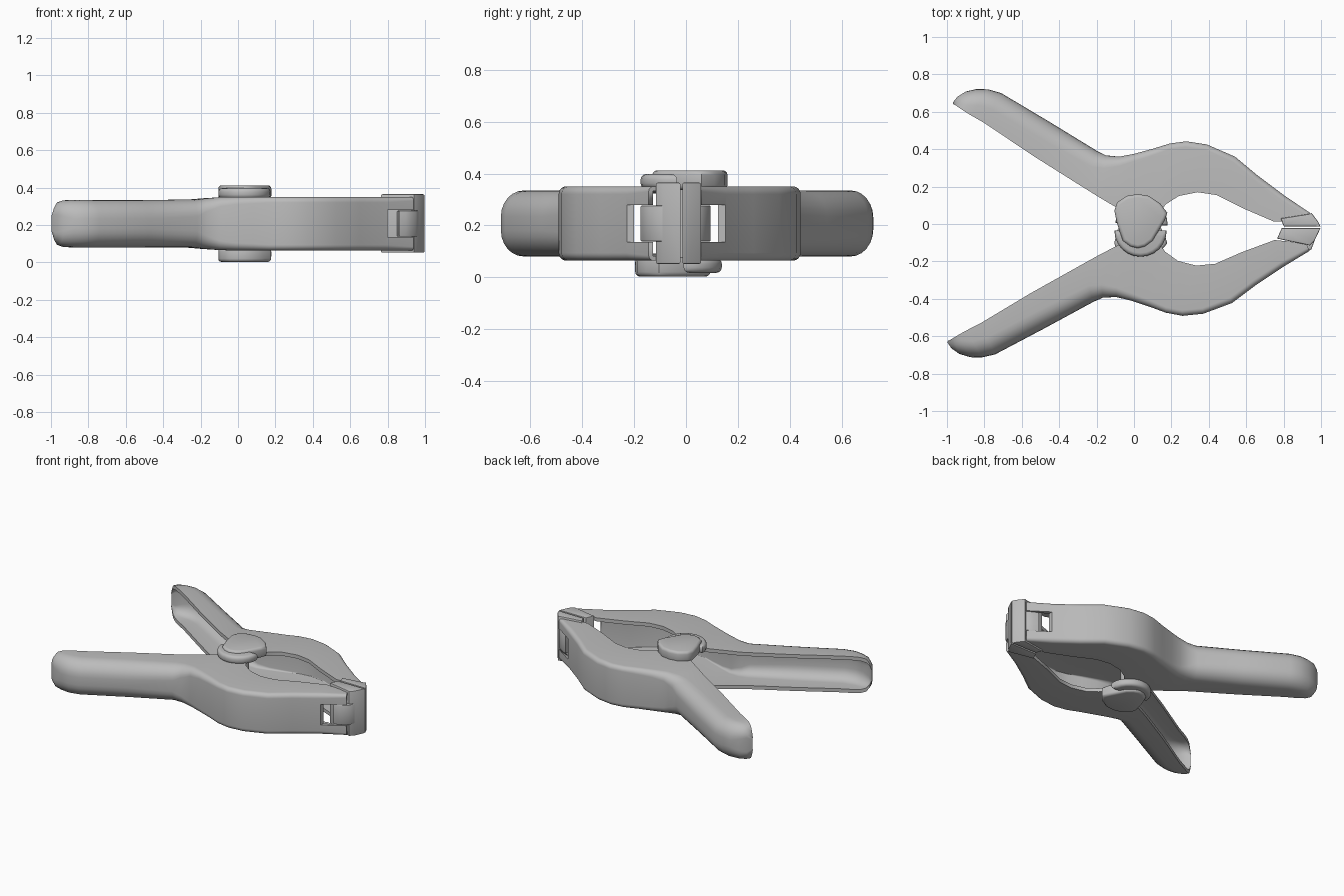
import bpy, bmesh, math
from mathutils import Matrix, Vector

cube = bpy.data.objects.get("Cube")
if cube:
    bpy.data.objects.remove(cube, do_unlink=True)

MID = 0.2075    # height of the clamp's middle plane
WALL = 0.025    # thickness of the channel walls

grey = bpy.data.materials.new("mid_grey")
grey.use_nodes = True
grey.diffuse_color = (0.5, 0.5, 0.5, 1)
grey.node_tree.nodes["Principled BSDF"].inputs["Base Color"].default_value = (0.5, 0.5, 0.5, 1)


def add_object(name, bm, angle=40):
    bmesh.ops.recalc_face_normals(bm, faces=bm.faces[:])
    mesh = bpy.data.meshes.new(name)
    bm.to_mesh(mesh)
    bm.free()
    mesh.materials.append(grey)
    obj = bpy.data.objects.new(name, mesh)
    bpy.context.collection.objects.link(obj)
    bpy.ops.object.select_all(action='DESELECT')
    obj.select_set(True)
    bpy.context.view_layer.objects.active = obj
    bpy.ops.object.shade_smooth_by_angle(angle=math.radians(angle))
    return obj


def plate(name, outline, low, high, bevel=0.0, segments=3):
    """Extrude an outline in x and y between two heights, with softened rims."""
    bm = bmesh.new()
    face = bm.faces.new([bm.verts.new((x, y, low)) for x, y in outline])
    top = bmesh.ops.extrude_face_region(bm, geom=[face])["geom"]
    bmesh.ops.translate(bm, vec=(0, 0, high - low),
                        verts=[v for v in top if isinstance(v, bmesh.types.BMVert)])
    if bevel:
        rims = [e for e in bm.edges if abs(e.verts[0].co.z - e.verts[1].co.z) < 1e-5]
        bmesh.ops.bevel(bm, geom=rims, offset=bevel, segments=segments,
                        profile=0.5, affect='EDGES')
    return add_object(name, bm)


def u_half(depth, width, radius, back):
    """Half of a rounded U: from the open lip round to the back wall."""
    radius = max(0.002, min(radius, 0.9 * width, 0.8 * (depth - back)))
    pts = [(depth, width)]
    for i in range(7):
        a = math.pi / 2 * i / 6
        pts.append((back + radius * (1 - math.sin(a)),
                    width - radius * (1 - math.cos(a))))
    return pts


# Channel arm: outer point, inner point, half width, corner radius
stations = [
    ((-.968, .650), (-.966, .641), .045, .01),
    ((-.945, .680), (-.955, .636), .085, .04),
    ((-.900, .708), (-.940, .625), .113, .08),
    ((-.840, .722), (-.910, .605), .124, .10),
    ((-.780, .720), (-.870, .580), .127, .10),
    ((-.710, .700), (-.800, .540), .127, .10),
    ((-.450, .545), (-.540, .365), .127, .10),
    ((-.200, .392), (-.270, .195), .128, .09),
    ((-.150, .367), (-.190, .145), .135, .07),
    ((-.080, .360), (-.080, .080), .142, .05),
    ((.000, .375), (.000, .020), .143, .04),
    ((.100, .402), (.110, .030), .143, .035),
    ((.190, .430), (.170, .105), .143, .03),
    ((.280, .442), (.240, .150), .143, .03),
    ((.390, .425), (.340, .170), .143, .03),
    ((.540, .360), (.440, .155), .143, .03),
    ((.660, .260), (.580, .085), .143, .03),
    ((.800, .155), (.750, .012), .143, .03),
    ((.940, .060), (.920, .020), .143, .02),
]
bm = bmesh.new()
rings = []
for outer, inner, width, radius in stations:
    o, i = Vector(outer), Vector(inner)
    depth = (i - o).length
    axis = (i - o) / depth
    wall = min(WALL, 0.4 * depth, 0.4 * width)
    out = u_half(depth, width, radius, 0)
    inn = u_half(depth, width - wall, radius - wall, wall)
    loop = out + [(s, -z) for s, z in reversed(out)]
    loop += [(s, -z) for s, z in inn] + [(s, z) for s, z in reversed(inn)]
    rings.append([bm.verts.new((*(o + axis * s), MID + z)) for s, z in loop])
count = len(rings[0])
for a, b in zip(rings, rings[1:]):
    for k in range(count):
        n = (k + 1) % count
        bm.faces.new((a[k], a[n], b[n], b[k]))
# End caps as strips across the wall of the channel
for ring in (rings[0], rings[-1]):
    for k in range(count // 2 - 1):
        bm.faces.new((ring[k], ring[k + 1], ring[count - 2 - k], ring[count - 1 - k]))
back_arm = add_object("back_arm", bm)

# Slot cut in the jaw end of the arm
cutter = plate("slot_cutter", [(.805, -.2), (1.1, -.2), (1.1, .4), (.805, .4)],
               MID - .072, MID + .072)
cutter.hide_render = True
slot = back_arm.modifiers.new("slot", 'BOOLEAN')
slot.operation = 'DIFFERENCE'
slot.solver = 'EXACT'
slot.object = cutter
bpy.context.view_layer.update()
cut_mesh = bpy.data.meshes.new_from_object(
    back_arm.evaluated_get(bpy.context.evaluated_depsgraph_get()))
back_arm.modifiers.clear()
back_arm.data = cut_mesh
bpy.data.objects.remove(cutter, do_unlink=True)

# Pivot ear on the side of the arm, a rounded triangle
ear = plate("back_pivot_ear",
            [(-.105, .07), (-.09, .115), (-.04, .15), (.02, .16), (.08, .15), (.14, .11),
             (.178, .06), (.165, .02), (.10, -.09), (.06, -.12), (.02, -.13),
             (-.02, -.12), (-.06, -.09), (-.09, .0)], MID + .13, MID + .205, .018)

# Collar beside the ear, half of a disc
arc = [(.035 + .14 * math.cos(a), -.035 + .14 * math.sin(a))
       for a in (math.pi * (1 + k / 12) for k in range(13))]
collar = plate("back_pivot_collar", arc, MID + .135, MID + .19, .02)

# Tongue that holds the jaw pad in the slot
tongue = plate("back_jaw_tongue",
               [(.85, .02), (.865, .095), (.90, .082), (.95, .05), (.965, .0)],
               MID - .07, MID + .07, .006, 2)

# Front arm: the same parts turned over and opened slightly
turn = (Matrix.Translation((.003, -.035, 2 * MID)) @ Matrix.Rotation(-.052, 4, 'Z')
        @ Matrix.Diagonal((1, -1, -1, 1)))
for part in (back_arm, ear, collar, tongue):
    twin = part.copy()
    twin.name = part.name.replace("back", "front")
    twin.matrix_world = turn
    bpy.context.collection.objects.link(twin)

# Pivot pin through both arms
bm = bmesh.new()
bmesh.ops.create_cone(bm, cap_ends=True, segments=24, radius1=.05, radius2=.05, depth=.36,
                      matrix=Matrix.Translation((.035, -.015, MID)))
add_object("pivot_pin", bm)

# Jaw pads meeting at the tip
plate("back_jaw_pad", [(.785, .03), (.80, -.012), (.997, -.014), (.985, .012),
                       (.95, .058), (.925, .052)], .052, .365, .006, 2)
plate("front_jaw_pad", [(.765, -.078), (.79, -.022), (.997, -.022), (.965, -.09),
                        (.94, -.115), (.92, -.11)], .052, .365, .006, 2)
